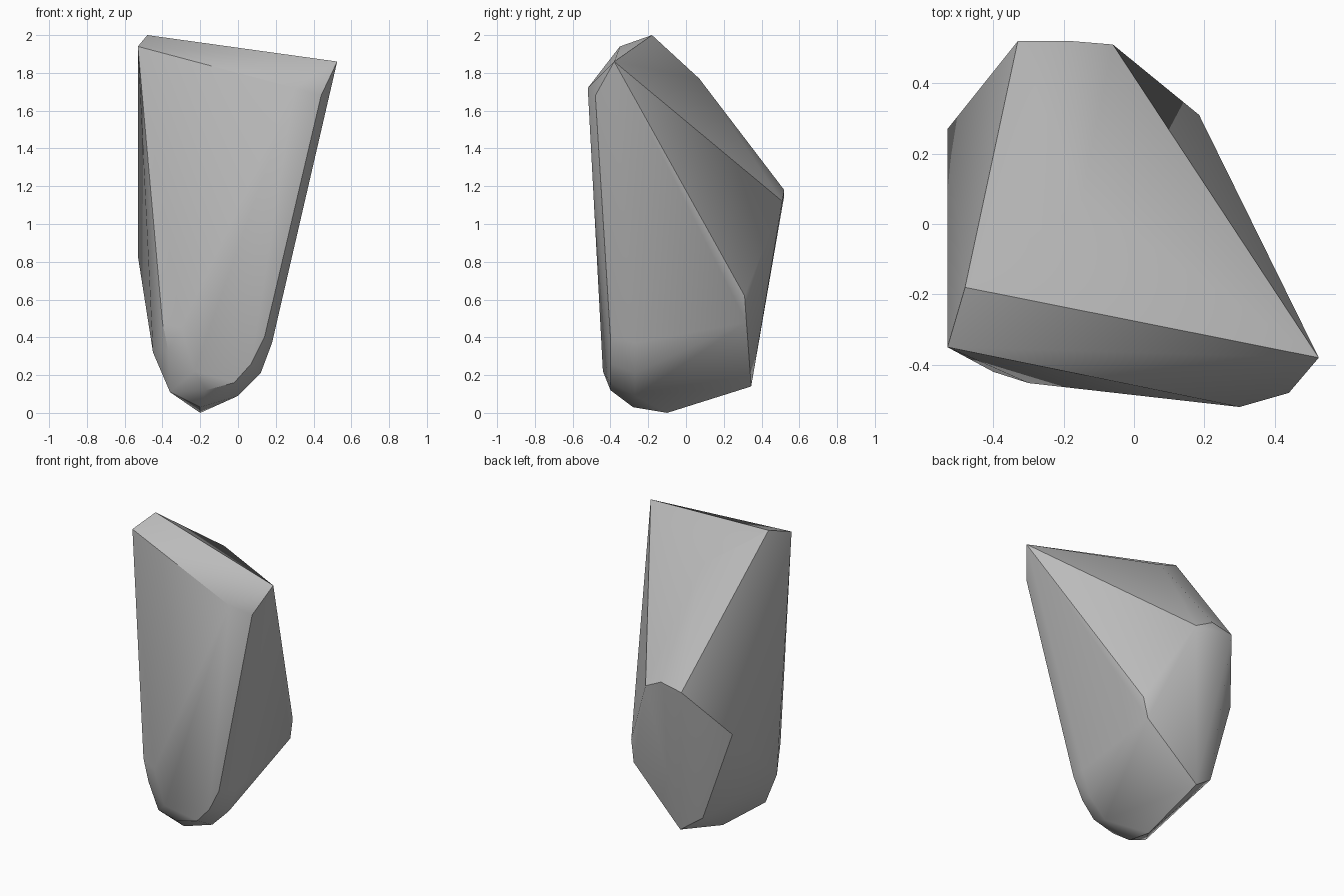
import bpy
import bmesh
import math

default_cube = bpy.data.objects.get("Cube")
if default_cube:
    bpy.data.objects.remove(default_cube, do_unlink=True)


def make_material(name, colour):
    """One flat colour, shown in the viewport and in a render."""
    material = bpy.data.materials.new(name)
    material.use_nodes = True
    material.diffuse_color = colour
    shader = material.node_tree.nodes["Principled BSDF"]
    shader.inputs["Base Color"].default_value = colour
    return material


def make_hull(name, corner_groups, material):
    """Wrap groups of corner points in one convex faceted solid."""
    mesh = bpy.data.meshes.new(name)
    bm = bmesh.new()
    for group in corner_groups:
        for corner in group:
            bm.verts.new(corner)
    hull = bmesh.ops.convex_hull(bm, input=bm.verts)
    # Drop corners that ended up inside the solid
    unused = set(hull["geom_interior"]) | set(hull["geom_unused"])
    loose = [v for v in unused if isinstance(v, bmesh.types.BMVert)]
    bmesh.ops.delete(bm, geom=loose, context="VERTS")
    bmesh.ops.recalc_face_normals(bm, faces=bm.faces)
    bm.to_mesh(mesh)
    bm.free()
    mesh.materials.append(material)
    rock = bpy.data.objects.new(name, mesh)
    bpy.context.collection.objects.link(rock)
    return rock


# Slanting crown: peak, left and right shoulders, front lip, roof bulge
crown = [
    (-.48, -.18, 2), (-.53, -.35, 1.94), (.525, -.38, 1.86),
    (.3, -.52, 1.72), (.44, -.48, 1.68), (-.15, .07, 1.77),
]

# Back ledge, and the side corners below it
back = [
    (-.33, .52, 1.15), (-.18, .52, 1.18), (-.06, .51, 1.12),
    (-.53, .27, .83), (.185, .31, .62), (.16, .32, .48),
    (-.2, .345, .14), (-.34, .31, .24),
]

# Rounded lower rim of the front face
front_rim = [
    (-.4, -.42, .48), (-.3, -.452, .45), (-.37, -.41, .33),
    (-.23, -.44, .22), (-.17, -.4, .12), (-.02, -.4, .16),
    (.07, -.4, .26), (.14, -.4, .4),
]

# Chamfer ring under the front rim, closing on the foot
foot = [
    (-.45, -.31, .32), (-.36, -.32, .11), (-.2, -.28, .03),
    (-.2, -.1, 0), (0, -.27, .09), (.12, -.27, .21), (.18, -.27, .37),
]

stone_grey = make_material("stone grey", (.5, .5, .5, 1))
rock = make_hull("rock", [crown, back, front_rim, foot], stone_grey)

# Soft shading across shallow facets, crisp main ridges
bpy.ops.object.select_all(action="DESELECT")
rock.select_set(True)
bpy.context.view_layer.objects.active = rock
bpy.ops.object.shade_smooth_by_angle(angle=math.radians(30))
